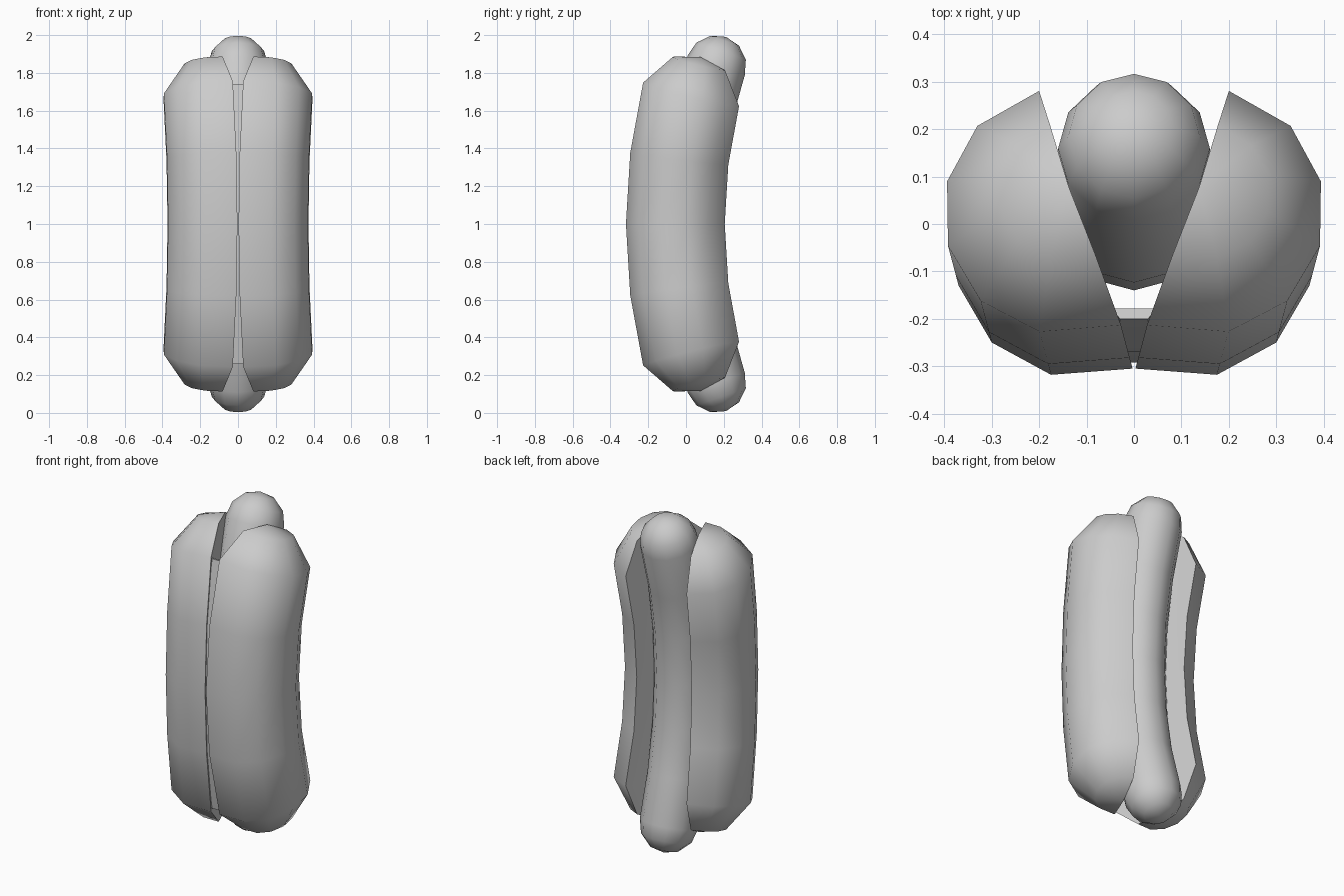
import bpy, bmesh, math
from mathutils import Vector

if "Cube" in bpy.data.objects:
    bpy.data.objects.remove(bpy.data.objects["Cube"])


def bend(p, c, d, radius, theta, h):
    """Place section point p on an arc about c that curves towards d."""
    d = d.normalized()
    rel = p - c
    s = rel.dot(d)
    q = c + (rel - d * s) + d * (radius - (radius - s) * math.cos(theta) + h * math.sin(theta))
    return Vector((q.x, q.y, 1 + (radius - s) * math.sin(theta) + h * math.cos(theta)))


def sweep(name, section, c, d, radius, theta, segs, cap):
    """Sweep a section along an arc; cap lists (scale, height) rings, scale 0 = pole."""
    c, d = Vector(c), Vector(d)
    pts = [Vector(p) for p in section]
    stations = [(k, -theta, -h) for k, h in reversed(cap)]
    stations += [(1, theta * (2 * i / segs - 1), 0) for i in range(segs + 1)]
    stations += [(k, theta, h) for k, h in cap]
    bm = bmesh.new()
    rings = []
    for k, t, h in stations:
        if k == 0:
            rings.append([bm.verts.new(bend(c, c, d, radius, t, h))])
        else:
            rings.append([bm.verts.new(bend(c + (p - c) * k, c, d, radius, t, h)) for p in pts])
    n = len(pts)
    for a, b in zip(rings, rings[1:]):
        for i in range(n):
            j = (i + 1) % n
            if len(a) == 1:
                bm.faces.new((a[0], b[j], b[i]))
            elif len(b) == 1:
                bm.faces.new((a[i], a[j], b[0]))
            else:
                bm.faces.new((a[i], a[j], b[j], b[i]))
    if not cap:
        bm.faces.new(rings[0])
        bm.faces.new(rings[-1])
    bmesh.ops.recalc_face_normals(bm, faces=bm.faces)
    me = bpy.data.meshes.new(name)
    bm.to_mesh(me)
    bm.free()
    ob = bpy.data.objects.new(name, me)
    bpy.context.collection.objects.link(ob)
    bpy.ops.object.select_all(action='DESELECT')
    ob.select_set(True)
    bpy.context.view_layer.objects.active = ob
    bpy.ops.object.shade_smooth_by_angle(angle=math.radians(55))
    return ob


# Bun halves: D-shaped section, mirrored across x
outer = [(0.003, -0.305), (0.175, -0.318), (0.30, -0.25), (0.37, -0.13),
         (0.373, 0.01), (0.31, 0.13), (0.18, 0.205)]
centre = (0.102, -0.055)
for side, name in ((1, "bun_half_right"), (-1, "bun_half_left")):
    sec = [(side * x, y) for x, y in outer + [centre]]
    sweep(name, sec, (side * centre[0], centre[1]), (side * 0.25, 0.94),
          2.79, 0.25, 4, [(0.55, 0.165), (0, 0.2)])

# Thin strip joining the halves at the front
sweep("bun_hinge", [(-0.03, -0.292), (0.03, -0.292), (0.045, -0.27), (-0.045, -0.27)],
      (0, -0.05), (0, 1), 2.79, 0.247, 4, [])

# Curved sausage with round ends
r = 0.16
circle = [(r * math.sin(math.tau * i / 12), 0.02 + r * math.cos(math.tau * i / 12)) for i in range(12)]
caps = [(math.cos(a), r * math.sin(a)) for a in (math.pi / 6, math.pi / 3)] + [(0, r)]
sweep("sausage", circle, (0, 0.02), (0, 1), 2.59, 0.33, 6, caps)
